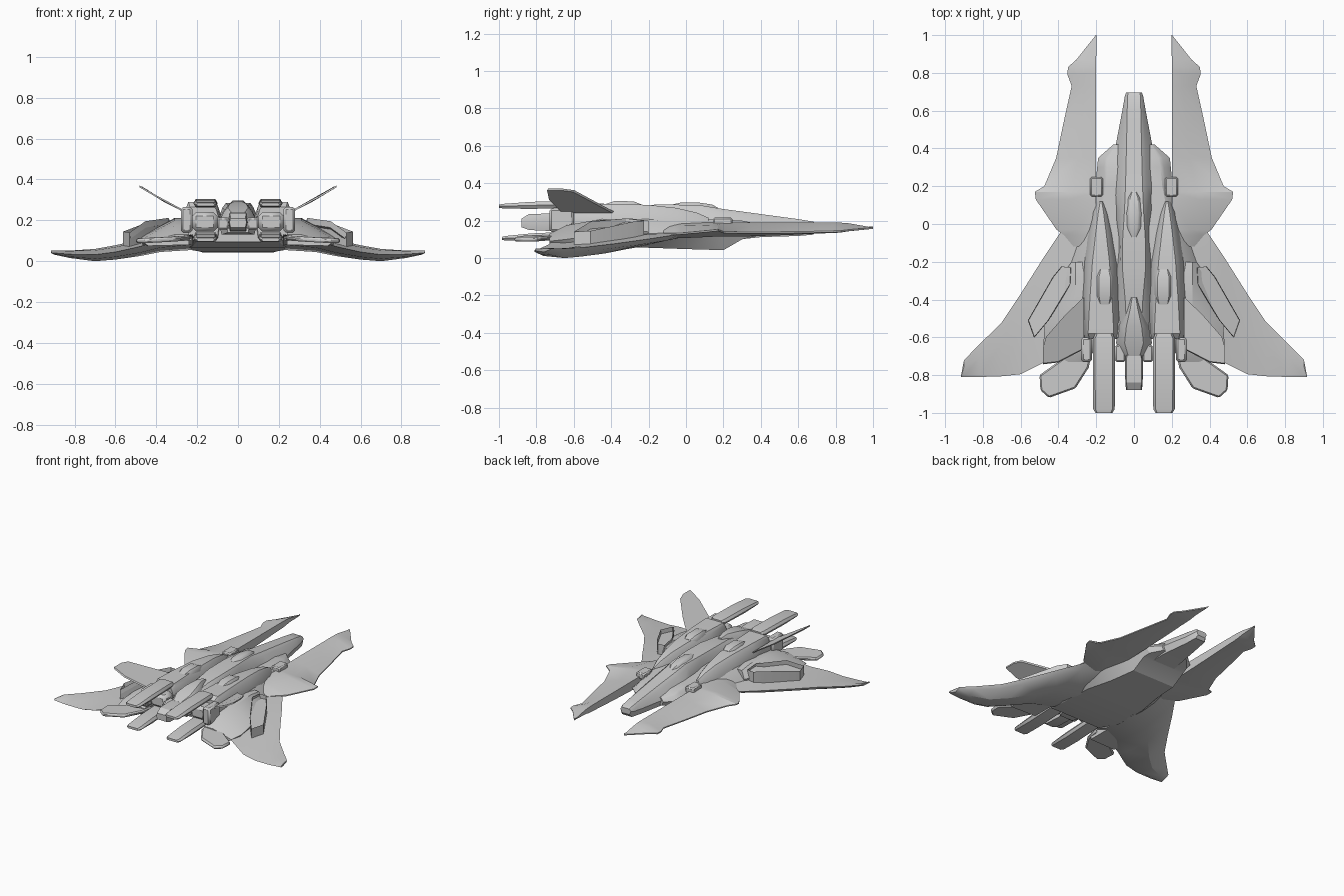
import bpy, bmesh, math
from mathutils import Vector


def finish(name, bm, mirror, bevel=0.0):
    bmesh.ops.remove_doubles(bm, verts=bm.verts, dist=0.0004)
    bmesh.ops.recalc_face_normals(bm, faces=bm.faces)
    me = bpy.data.meshes.new(name)
    bm.to_mesh(me)
    bm.free()
    me.polygons.foreach_set("use_smooth", [True] * len(me.polygons))
    me.set_sharp_from_angle(angle=math.radians(28))
    ob = bpy.data.objects.new(name, me)
    bpy.context.collection.objects.link(ob)
    if bevel:
        b = ob.modifiers.new("bevel", 'BEVEL')
        b.width, b.segments = bevel, 1
    if mirror:
        ob.modifiers.new("mirror", 'MIRROR')
    return ob


def loft(name, rings, mirror=False, bevel=0.0):
    """Skin a list of equal-length closed rings and cap both ends."""
    bm = bmesh.new()
    vs = [[bm.verts.new(p) for p in r] for r in rings]
    n = len(rings[0])
    for a, b in zip(vs, vs[1:]):
        for i in range(n):
            bm.faces.new((a[i], a[(i + 1) % n], b[(i + 1) % n], b[i]))
    bm.faces.new(vs[0])
    bm.faces.new(vs[-1])
    return finish(name, bm, mirror, bevel)


def hull(name, stations, cx=0.0, mirror=False):
    """Stations: y, half width top / middle / bottom, z bottom / middle / top."""
    rings = []
    for y, wt, wm, wb, zb, zm, zt in stations:
        q = 0.35
        ws, zs = wt + (wm - wt) * q, zt + (zm - zt) * 0.2
        rings.append([(cx + x, y, z) for x, z in (
            (wt, zt), (ws, zs), (wm, zm), (wb, zb),
            (-wb, zb), (-wm, zm), (-ws, zs), (-wt, zt))])
    return loft(name, rings, mirror)


def plate(name, outline, thick, mirror=True, bevel=0.0):
    """Flat panel from a 3D outline, thickened along its normal."""
    pts = [Vector(p) for p in outline]
    nrm = (pts[1] - pts[0]).cross(pts[2] - pts[0]).normalized() * thick / 2
    return loft(name, [[p - nrm for p in pts], [p + nrm for p in pts]], mirror, bevel)


def box(name, x0, x1, y0, y1, z0, z1, mirror=True, bevel=0.008):
    return loft(name, [[(x0, y, z0), (x1, y, z0), (x1, y, z1), (x0, y, z1)]
                       for y in (y0, y1)], mirror, bevel)


# Central fuselage with long flat nose
hull("fuselage", [
    (0.695, 0.030, 0.042, 0.03, 0.145, 0.17, 0.185),
    (0.68, 0.034, 0.048, 0.04, 0.125, 0.165, 0.195),
    (0.60, 0.036, 0.062, 0.05, 0.118, 0.16, 0.208),
    (0.40, 0.040, 0.100, 0.08, 0.112, 0.16, 0.235),
    (0.20, 0.045, 0.115, 0.10, 0.09, 0.17, 0.262),
    (0.08, 0.050, 0.105, 0.10, 0.07, 0.18, 0.282),
    (-0.08, 0.060, 0.085, 0.10, 0.06, 0.18, 0.286),
    (-0.25, 0.060, 0.105, 0.10, 0.07, 0.18, 0.284),
    (-0.42, 0.045, 0.110, 0.10, 0.09, 0.18, 0.270),
    (-0.58, 0.040, 0.100, 0.09, 0.11, 0.18, 0.235)])

# Cockpit canopy
hull("canopy", [
    (0.175, 0.008, 0.014, 0.014, 0.25, 0.257, 0.266),
    (0.14, 0.020, 0.034, 0.034, 0.25, 0.265, 0.286),
    (0.06, 0.022, 0.043, 0.043, 0.26, 0.278, 0.298),
    (-0.02, 0.018, 0.040, 0.040, 0.26, 0.28, 0.298),
    (-0.07, 0.008, 0.018, 0.018, 0.27, 0.28, 0.287)])

# Wide lower body with stepped belly
hull("lower_body", [
    (0.42, 0.09, 0.110, 0.10, 0.125, 0.155, 0.18),
    (0.35, 0.13, 0.190, 0.16, 0.112, 0.15, 0.19),
    (0.30, 0.14, 0.195, 0.17, 0.10, 0.15, 0.20),
    (0.20, 0.15, 0.205, 0.17, 0.042, 0.13, 0.205),
    (0.00, 0.19, 0.270, 0.19, 0.048, 0.13, 0.21),
    (-0.20, 0.24, 0.330, 0.23, 0.055, 0.13, 0.22),
    (-0.45, 0.25, 0.340, 0.23, 0.065, 0.13, 0.22),
    (-0.60, 0.22, 0.280, 0.20, 0.095, 0.14, 0.21)])

# Twin engine nacelles on the back
hull("engine_nacelle", [
    (0.12, 0.004, 0.012, 0.02, 0.18, 0.20, 0.215),
    (0.06, 0.014, 0.035, 0.05, 0.17, 0.20, 0.242),
    (-0.05, 0.028, 0.065, 0.07, 0.15, 0.19, 0.268),
    (-0.20, 0.045, 0.098, 0.09, 0.12, 0.18, 0.284),
    (-0.42, 0.060, 0.105, 0.09, 0.10, 0.19, 0.290),
    (-0.58, 0.068, 0.090, 0.08, 0.10, 0.20, 0.290),
    (-0.61, 0.060, 0.085, 0.075, 0.12, 0.20, 0.265)], cx=0.175, mirror=True)

# Dorsal humps and rear dome
hull("dorsal_ridge", [
    (-0.24, 0.02, 0.03, 0.03, 0.26, 0.28, 0.287),
    (-0.28, 0.03, 0.045, 0.05, 0.25, 0.28, 0.303),
    (-0.38, 0.03, 0.045, 0.05, 0.25, 0.28, 0.305),
    (-0.44, 0.02, 0.03, 0.04, 0.24, 0.26, 0.285)], cx=0.155, mirror=True)
hull("rear_dome", [
    (-0.39, 0.01, 0.02, 0.02, 0.24, 0.26, 0.282),
    (-0.45, 0.02, 0.04, 0.05, 0.20, 0.24, 0.292),
    (-0.54, 0.04, 0.085, 0.08, 0.14, 0.20, 0.282),
    (-0.63, 0.05, 0.095, 0.08, 0.13, 0.19, 0.262),
    (-0.70, 0.03, 0.06, 0.05, 0.14, 0.19, 0.235)])

# Central tail nozzle, engine cores and side brackets
hull("tail_nozzle", [
    (-0.66, 0.035, 0.045, 0.035, 0.15, 0.19, 0.23),
    (-0.73, 0.040, 0.048, 0.040, 0.145, 0.19, 0.238),
    (-0.84, 0.040, 0.046, 0.040, 0.15, 0.19, 0.235),
    (-0.88, 0.036, 0.042, 0.036, 0.165, 0.19, 0.21)])
box("engine_core", 0.10, 0.225, -0.70, -0.58, 0.145, 0.24, bevel=0.02)
box("engine_bracket", 0.222, 0.280, -0.73, -0.60, 0.14, 0.265, bevel=0.012)
box("inner_bracket", 0.045, 0.10, -0.73, -0.64, 0.155, 0.215)

# Upper and lower thrust paddles
for label, zr, zt, yt in (("upper", 0.288, 0.277, -1.0), ("lower", 0.125, 0.105, -0.985)):
    rings = []
    for f, w, t in ((0, 0.045, 0.012), (0.06, 0.058, 0.018), (0.6, 0.058, 0.019),
                    (0.95, 0.057, 0.012), (1, 0.045, 0.008)):
        y, z = -0.58 + (yt + 0.58) * f, zr + (zt - zr) * f
        rings.append([(0.159 + sx * w * k, y, z + sz * t) for sx, sz, k in (
            (-1, -1, .8), (1, -1, .8), (1, 0, 1), (1, 1, .8), (-1, 1, .8), (-1, 0, 1))])
    loft(label + "_thrust_paddle", rings, True)

# Rear wings: x, leading y, trailing y, leading z, trailing z, bottom z
rings = []
for x, yl, yt, zl, zt, zb in (
        (0.22, 0.04, -0.66, 0.145, 0.13, 0.055), (0.38, -0.03, -0.70, 0.128, 0.105, 0.045),
        (0.48, -0.18, -0.735, 0.105, 0.072, 0.025), (0.60, -0.37, -0.795, 0.078, 0.045, 0.008),
        (0.70, -0.52, -0.806, 0.060, 0.032, 0.0), (0.82, -0.64, -0.81, 0.052, 0.034, 0.015),
        (0.90, -0.72, -0.81, 0.052, 0.040, 0.032), (0.915, -0.80, -0.81, 0.048, 0.042, 0.040)):
    def at(f, z):
        return (x, yl + (yt - yl) * f, z)
    rings.append([at(0, zl), at(0.4, zl * .55 + zt * .45 + .006), at(1, zt),
                  at(0.85, zb + (zt - zb) * .35), at(0.45, zb), at(0.1, zb + (zl - zb) * .6)])
loft("rear_wing", rings, True)

# Forward swept prongs: y, inner x, outer x, top z, outer z, bottom z
rings = []
for y, xi, xo, zt, zo, zb in (
        (1.00, 0.199, 0.202, 0.163, 0.160, 0.158), (0.87, 0.20, 0.305, 0.186, 0.148, 0.142),
        (0.83, 0.20, 0.350, 0.189, 0.143, 0.135), (0.79, 0.20, 0.352, 0.190, 0.142, 0.132),
        (0.73, 0.20, 0.330, 0.190, 0.140, 0.130), (0.55, 0.20, 0.370, 0.190, 0.137, 0.120),
        (0.35, 0.20, 0.412, 0.190, 0.135, 0.112), (0.20, 0.20, 0.475, 0.190, 0.138, 0.108),
        (0.17, 0.20, 0.525, 0.190, 0.150, 0.107), (0.13, 0.20, 0.520, 0.190, 0.145, 0.105),
        (-0.03, 0.20, 0.410, 0.190, 0.130, 0.100), (-0.06, 0.20, 0.370, 0.188, 0.130, 0.100),
        (-0.12, 0.20, 0.320, 0.180, 0.130, 0.100)):
    d = xo - xi
    rings.append([(xi, y, zt), (xi + .45 * d, y, zo + (zt - zo) * .7), (xo, y, zo + .004),
                  (xo, y, zo - .004), (xi + .5 * d, y, zb + (zo - zb) * .2), (xi, y, zb + .012)])
loft("forward_prong", rings, True)
box("prong_clamp", 0.165, 0.232, 0.145, 0.248, 0.17, 0.216)

# Wing-root fairing behind each shoulder
rings = []
for y, xo, zi, zo in ((-0.20, 0.33, 0.20, 0.14), (-0.30, 0.40, 0.212, 0.15),
                      (-0.50, 0.47, 0.20, 0.12), (-0.64, 0.48, 0.175, 0.10),
                      (-0.73, 0.46, 0.13, 0.09)):
    rings.append([(0.24, y, zi), (0.31, y, zi), (xo, y, zo), (xo - .02, y, 0.075), (0.24, y, 0.08)])
loft("wing_root_fairing", rings, True)

# Slanted intake with recessed slot, from its frame outline
bm = bmesh.new()
top = [(0.335, -0.23, 0.20), (0.385, -0.225, 0.20), (0.43, -0.28, 0.195),
       (0.562, -0.51, 0.145), (0.53, -0.60, 0.14), (0.455, -0.51, 0.195), (0.34, -0.32, 0.212)]
tv = [bm.verts.new(p) for p in top]
bv = [bm.verts.new((x, y, 0.07)) for x, y, z in top]
for i in range(7):
    j = (i + 1) % 7
    bm.faces.new((tv[i], tv[j], bv[j], bv[i]))
bm.faces.new(bv)
lid = bm.faces.new(tv)
bmesh.ops.inset_region(bm, faces=[lid], thickness=0.022)
bmesh.ops.translate(bm, verts=lid.verts, vec=(-0.004, 0, -0.03))
finish("wing_intake", bm, True)

# Canted tail fins
plate("tail_fin", [(0.265, -0.39, 0.245), (0.36, -0.48, 0.293), (0.465, -0.60, 0.358),
                   (0.482, -0.66, 0.366), (0.482, -0.74, 0.366), (0.40, -0.73, 0.318),
                   (0.265, -0.66, 0.245)], 0.011)

# Lower rear flaps
plate("rear_flap", [(0.22, -0.66, 0.115), (0.36, -0.70, 0.108), (0.50, -0.80, 0.10),
                    (0.495, -0.88, 0.10), (0.45, -0.92, 0.10), (0.31, -0.87, 0.108),
                    (0.24, -0.76, 0.114)], 0.024, bevel=0.008)
